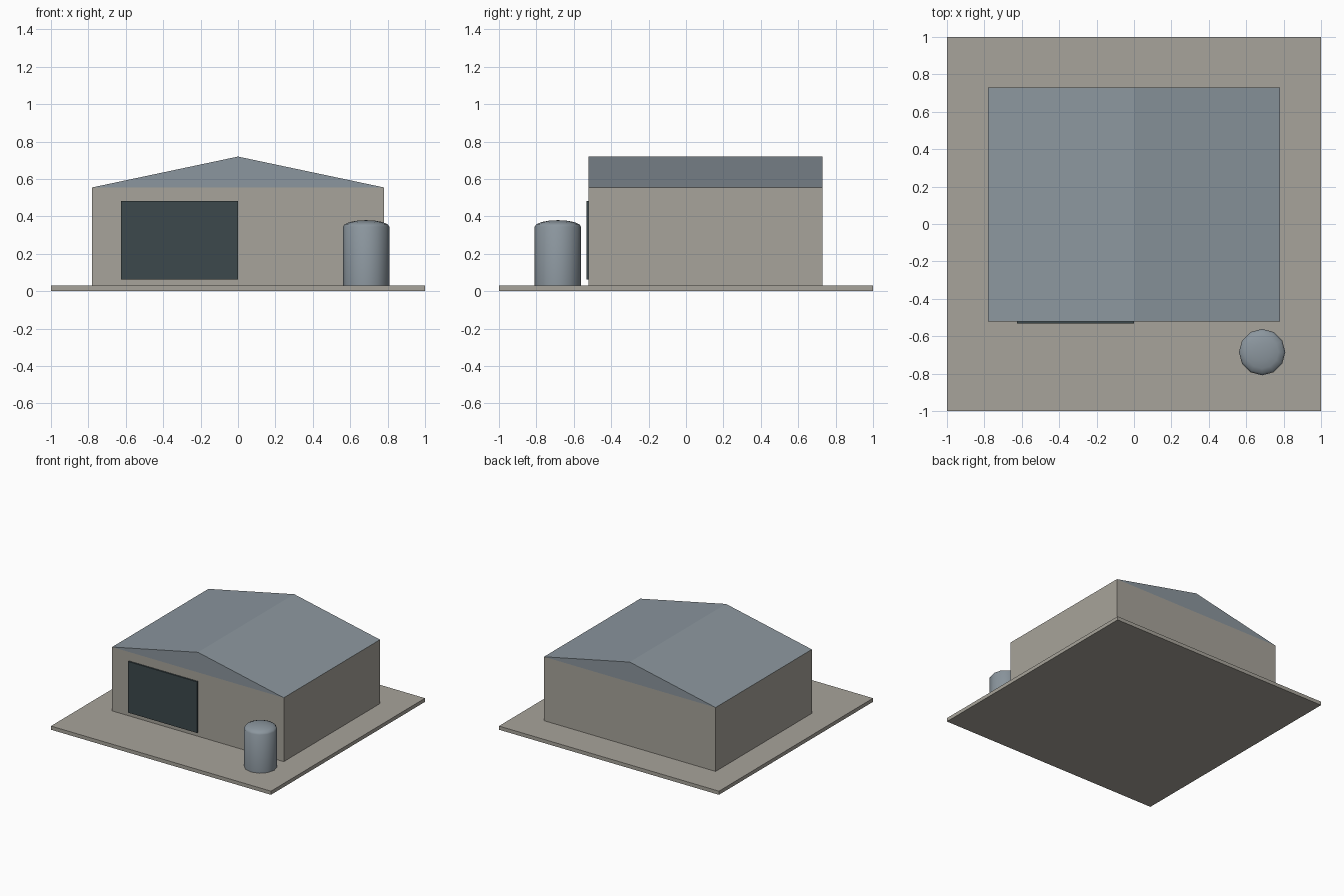
import bpy, bmesh, math

if "Cube" in bpy.data.objects:
    bpy.data.objects.remove(bpy.data.objects["Cube"])


def material(name, rgb):
    m = bpy.data.materials.new(name)
    m.diffuse_color = (*rgb, 1)
    m.use_nodes = True
    m.node_tree.nodes["Principled BSDF"].inputs["Base Color"].default_value = m.diffuse_color
    return m


concrete = material("warm grey concrete", (0.39, 0.37, 0.325))
metal = material("blue grey metal", (0.26, 0.305, 0.342))
dark = material("dark slate", (0.045, 0.066, 0.072))


def finish(name, bm, mat):
    bmesh.ops.recalc_face_normals(bm, faces=bm.faces)
    me = bpy.data.meshes.new(name)
    bm.to_mesh(me)
    bm.free()
    me.materials.append(mat)
    ob = bpy.data.objects.new(name, me)
    bpy.context.collection.objects.link(ob)
    return ob


def extrude_y(name, profile, y0, y1, mat):
    """Sweep an xz outline from y0 to y1."""
    bm = bmesh.new()
    face = bm.faces.new([bm.verts.new((x, y0, z)) for x, z in profile])
    geom = bmesh.ops.extrude_face_region(bm, geom=[face])["geom"]
    verts = [v for v in geom if isinstance(v, bmesh.types.BMVert)]
    bmesh.ops.translate(bm, verts=verts, vec=(0, y1 - y0, 0))
    return finish(name, bm, mat)


def box(name, x0, x1, y0, y1, z0, z1, mat):
    return extrude_y(name, [(x0, z0), (x1, z0), (x1, z1), (x0, z1)], y0, y1, mat)


# Ground slab, walls and gable roof
box("ground_slab", -1, 1, -1, 1, 0, 0.03, concrete)
box("walls", -0.78, 0.78, -0.52, 0.73, 0.03, 0.555, concrete)
extrude_y("gable_roof", [(-0.78, 0.555), (0.78, 0.555), (0, 0.72)], -0.52, 0.73, metal)

# Large door panel on the front wall
box("front_door", -0.625, 0, -0.533, -0.52, 0.062, 0.482, dark)

# Storage tank with a shallow domed lid
R, SIDES, RINGS = 0.124, 12, 4
profile = [(R, 0.03), (R, 0.345)]
for i in range(1, RINGS):
    a = math.pi / 2 * i / RINGS
    profile.append((R * math.cos(a), 0.345 + 0.035 * math.sin(a)))
bm = bmesh.new()
rings = [[bm.verts.new((r * math.cos(math.tau * k / SIDES),
                        r * math.sin(math.tau * k / SIDES), z))
          for k in range(SIDES)] for r, z in profile]
for low, high in zip(rings, rings[1:]):
    for k in range(SIDES):
        n = (k + 1) % SIDES
        bm.faces.new((low[k], low[n], high[n], high[k]))
tip = bm.verts.new((0, 0, 0.38))
for k in range(SIDES):
    bm.faces.new((rings[-1][k], rings[-1][(k + 1) % SIDES], tip))
bm.faces.new(rings[0][::-1])
tank = finish("storage_tank", bm, metal)
tank.location = (0.685, -0.685, 0)
bpy.context.view_layer.objects.active = tank
tank.select_set(True)
bpy.ops.object.shade_smooth_by_angle(angle=math.radians(40))
